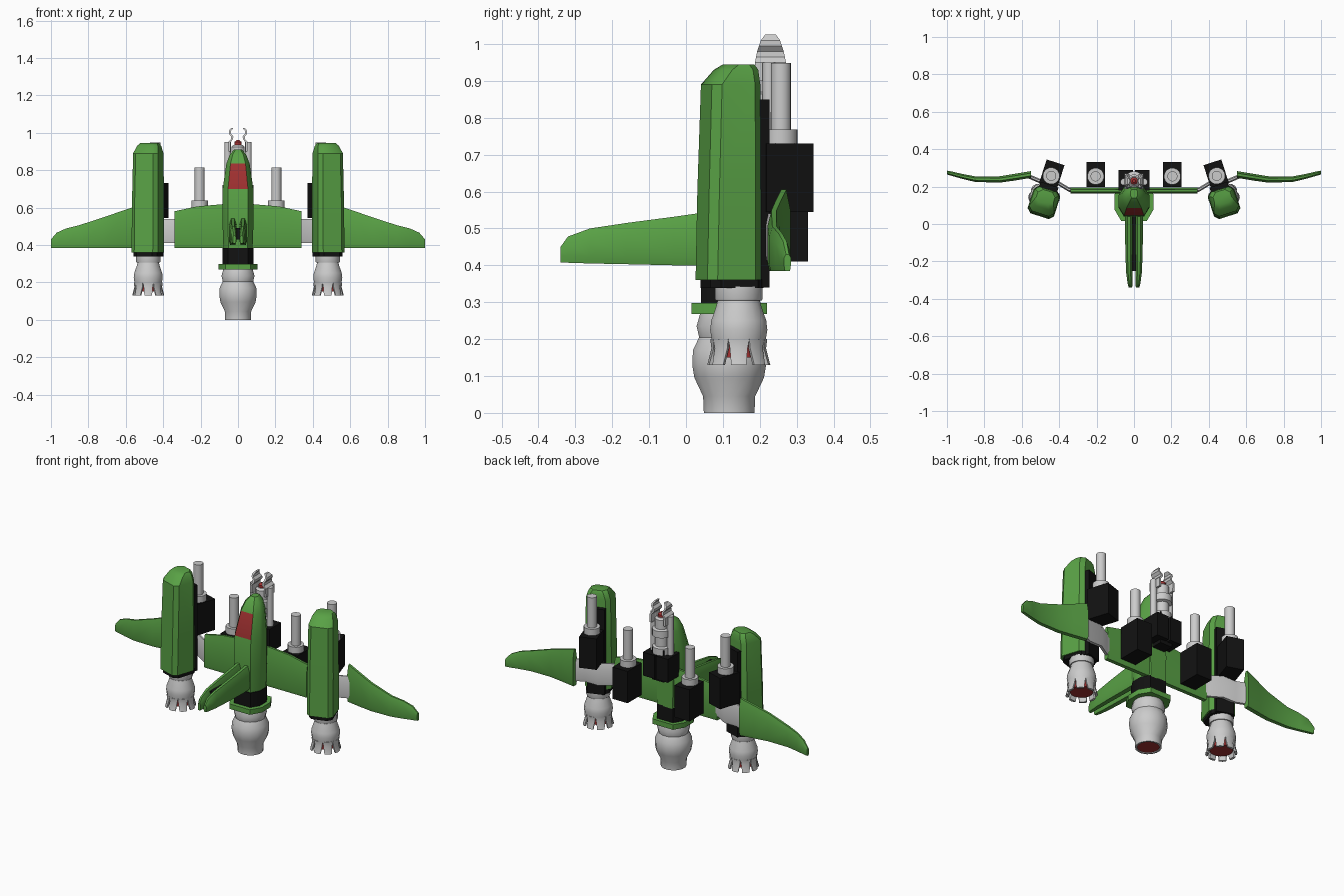
import bpy, bmesh, math
from mathutils import Matrix, Vector

if "Cube" in bpy.data.objects:
    bpy.data.objects.remove(bpy.data.objects["Cube"])

def material(name, rgb):
    m = bpy.data.materials.new(name)
    m.diffuse_color = (*rgb, 1)
    m.use_nodes = True
    m.node_tree.nodes["Principled BSDF"].inputs["Base Color"].default_value = m.diffuse_color
    return m

GREEN = material("green", (0.10, 0.36, 0.06))
BLACK = material("black", (0.006, 0.006, 0.006))
RED = material("red", (0.35, 0.03, 0.03))

# Local frame of the twisted side pods
POD = Matrix.Translation((0.48, 0.12, 0)) @ Matrix.Rotation(math.radians(18), 4, 'Z')

def finish(name, bm, mat=None, mirror=False, matrix=None, bevel=0, angle=35):
    if matrix:
        bmesh.ops.transform(bm, matrix=matrix, verts=bm.verts)
    bmesh.ops.recalc_face_normals(bm, faces=bm.faces)
    me = bpy.data.meshes.new(name)
    bm.to_mesh(me)
    bm.free()
    ob = bpy.data.objects.new(name, me)
    bpy.context.collection.objects.link(ob)
    if mat:
        me.materials.append(mat)
    bpy.ops.object.select_all(action='DESELECT')
    ob.select_set(True)
    bpy.context.view_layer.objects.active = ob
    bpy.ops.object.shade_smooth_by_angle(angle=math.radians(angle))
    if bevel:
        b = ob.modifiers.new("bevel", 'BEVEL')
        b.width, b.segments = bevel, 2
    if mirror:
        ob.modifiers.new("mirror", 'MIRROR')
    return ob

def loft(name, rings, mat=None, **kw):
    bm = bmesh.new()
    vs = [[bm.verts.new(p) for p in r] for r in rings]
    n = len(rings[0])
    for a, b in zip(vs, vs[1:]):
        for i in range(n):
            j = (i + 1) % n
            bm.faces.new((a[i], a[j], b[j], b[i]))
    bm.faces.new(vs[0])
    bm.faces.new(vs[-1])
    return finish(name, bm, mat, **kw)

def box(name, lo, hi, mat=None, **kw):
    (x0, y0, z0), (x1, y1, z1) = lo, hi
    return loft(name, [[(x0, y0, z), (x1, y0, z), (x1, y1, z), (x0, y1, z)]
                       for z in (z0, z1)], mat, **kw)

def lathe(name, x, y, profile, mat=None, n=16, **kw):
    ring = [2 * math.pi * (i + .5) / n for i in range(n)]
    return loft(name, [[(x + r * math.cos(a), y + r * math.sin(a), z) for a in ring]
                       for r, z in profile], mat, **kw)

def blade(s, c, t, zb, zt, along_x=True):
    """Wing section at span s, centre c, half thickness t, thinned at the top."""
    d = 0.25 * (zt - zb)
    pts = [(-t * .7, zb), (t * .7, zb), (t, zb + .02), (t, zt - d),
           (t * .4, zt), (-t * .4, zt), (-t, zt - d), (-t, zb + .02)]
    return [(s, c + o, z) if along_x else (c + o, s, z) for o, z in pts]

def hull(z, w, yf, yb, cx=.65, cy=.3):
    """Eight-sided hull section."""
    d = (yb - yf) * cy
    return [(-w * cx, yf, z), (w * cx, yf, z), (w, yf + d, z), (w, yb - d, z),
            (w * cx, yb, z), (-w * cx, yb, z), (-w, yb - d, z), (-w, yf + d, z)]

# Fuselage with the canopy as a coloured front panel
body = loft("fuselage", [hull(.38, .078, .045, .20), hull(.52, .083, .04, .20),
                         hull(.70, .082, .045, .20), hull(.835, .062, .085, .20),
                         hull(.885, .043, .11, .195), hull(.91, .02, .14, .185)], GREEN)
body.data.materials.append(RED)
for p in body.data.polygons:
    if .72 < p.center.z < .82 and p.normal.y < -.5 and abs(p.center.x) < .01:
        p.material_index = 1

# Main engine below the fuselage
loft("engine_neck", [hull(.29, .082, .04, .20), hull(.385, .082, .04, .20)], BLACK)
loft("engine_ring", [hull(.268, .104, .015, .22), hull(.298, .104, .015, .22)], GREEN)
lathe("main_engine", 0, .117, [(.058, .015), (.06, 0), (.07, 0), (.072, .045), (.096, .095),
      (.102, .13), (.1, .17), (.083, .205), (.09, .235), (.08, .27)])
lathe("main_engine_glow", 0, .117, [(.06, .004), (.06, .02)], RED)

# Wings and the struts joining them behind the pods
loft("inner_wing", [blade(x, .178, .016, .385, zt) for x, zt in
     ((-.34, .58), (-.22, .606), (-.08, .618), (.08, .618), (.22, .606), (.34, .58))], GREEN)
loft("wing_strut", [blade(x, y, .012, .41, .54) for x, y in
     ((.32, .18), (.35, .185), (.42, .228), (.50, .228), (.575, .26))], mirror=True)
loft("outer_wing", [blade(x, y, t, .385, zt) for x, y, t, zt in
     ((.55, .265, .018, .605), (.64, .25, .018, .575), (.72, .238, .017, .548),
      (.85, .24, .015, .505), (.92, .255, .013, .488), (.97, .268, .012, .465),
      (1, .275, .01, .43))], GREEN, mirror=True)

# Paired fins reaching forward
loft("front_fin", [blade(y, x, t, zb, zt, False) for y, x, t, zb, zt in
     ((.06, .028, .02, .40, .545), (-.03, .028, .02, .40, .532), (-.16, .027, .019, .403, .515),
      (-.26, .025, .017, .405, .50), (-.32, .021, .013, .407, .478),
      (-.34, .019, .009, .408, .45))], GREEN, mirror=True)
box("fin_core", (-.012, -.25, .43), (.012, .06, .49), BLACK)

# Side pods, built in their own frame
def pod_ring(z, w, yf, yb, c=.022):
    return [(-w + c, yf, z), (w - c, yf, z), (w, yf + c, z), (w, yb - c, z),
            (w - c, yb, z), (-w + c, yb, z), (-w, yb - c, z), (-w, yf + c, z)]

loft("pod_shell", [pod_ring(.36, .074, -.082, .07), pod_ring(.60, .074, -.077, .07),
     pod_ring(.89, .07, -.068, .07), pod_ring(.93, .058, -.035, .068),
     pod_ring(.945, .048, -.012, .06)], GREEN, mirror=True, matrix=POD)
loft("pod_base", [pod_ring(.338, .066, -.07, .08), pod_ring(.362, .066, -.07, .08)],
     BLACK, mirror=True, matrix=POD)
box("pod_back", (-.05, .04, .34), (.05, .095, .85), BLACK, mirror=True, matrix=POD)

# Pod thrusters with separate flared petals
TX, TY = .48, .143
lathe("thruster_collar", TX, TY, [(.064, .305), (.066, .31), (.066, .342)], mirror=True)
lathe("thruster_bell", TX, TY, [(.06, .19), (.074, .195), (.079, .225), (.076, .25),
      (.062, .29), (.057, .31)], mirror=True)
lathe("thruster_glow", TX, TY, [(.062, .15), (.055, .20)], RED, mirror=True)
bm = bmesh.new()
for k in range(8):
    a = k * math.pi / 4
    rows = []
    for r, z, w in ((.075, .20, .39), (.072, .175, .34), (.083, .13, .25)):
        rows.append([bm.verts.new((TX + q * math.cos(a + f * w), TY + q * math.sin(a + f * w), z))
                     for q, f in ((r, -1), (r * 1.03, 0), (r, 1), (r - .01, 1), (r - .01, -1))])
    for u, v in zip(rows, rows[1:]):
        for i in range(5):
            j = (i + 1) % 5
            bm.faces.new((u[i], u[j], v[j], v[i]))
    bm.faces.new(rows[0])
    bm.faces.new(rows[-1])
finish("thruster_petals", bm, mirror=True)

# Cannons: housing, collar and barrel
def cannon(name, x, y, z0, z1, top, angle):
    m = Matrix.Translation((x, y, 0)) @ Matrix.Rotation(math.radians(angle), 4, 'Z')
    box(name + "_housing", (-.05, -.065, z0), (.05, .068, z1), BLACK, mirror=True, matrix=m)
    lathe(name + "_collar", 0, -.008, [(.045, z1 - .01), (.045, z1 + .038)], mirror=True, matrix=m)
    lathe(name + "_barrel", 0, -.008, [(.027, z1), (.027, top)], mirror=True, matrix=m)

cannon("wing_cannon", .205, .263, .41, .60, .815, 0)
cannon("pod_cannon", .44, .265, .545, .73, .948, 18)

# Central gun cluster behind the nose
box("center_housing", (.006, .18, .58), (.083, .29, .72), BLACK, mirror=True)
box("center_mount", (-.04, .18, .56), (.04, .265, .75), BLACK)
lathe("center_barrel", 0, .23, [(.05, .72), (.05, .76), (.036, .765), (.036, .82), (.052, .825),
      (.052, .865), (.036, .87), (.036, .925), (.025, .935)])
lathe("center_tip", 0, .23, [(.02, .93), (.02, .95), (.008, .96)], RED)
lathe("side_barrel", .055, .225, [(.018, .70), (.018, .95)], n=12, mirror=True)

# Curved claws around the tip
loft("claw", [[(x - .006, .229 - w, z), (x + .006, .229 - w, z),
               (x + .006, .229 + w, z), (x - .006, .229 + w, z)]
     for x, w, z in ((.046, .04, .90), (.046, .042, .95), (.032, .039, .965), (.031, .036, .98),
                     (.043, .031, .995), (.043, .026, 1.01), (.03, .014, 1.026))], mirror=True)
